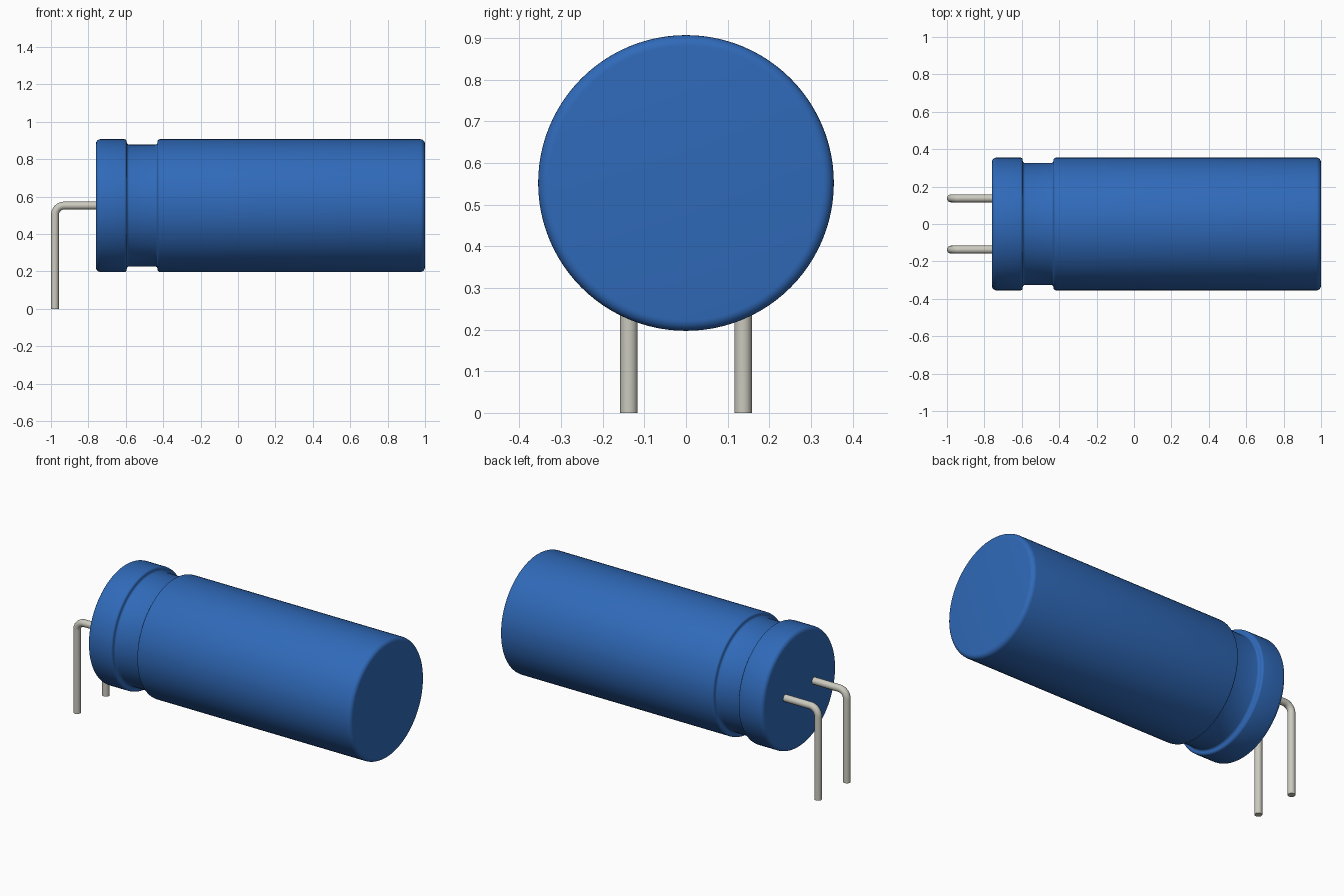
import bpy, bmesh, math
from mathutils import Vector, Matrix

cube = bpy.data.objects.get("Cube")
if cube:
    bpy.data.objects.remove(cube, do_unlink=True)

AXIS_Z = 0.552      # height of the can's axis
R = 0.355           # can radius
GROOVE_R = 0.326    # radius at the crimped groove
LEAD_R = 0.021
LEAD_Y = 0.137


def material(name, rgb, metallic=0.0):
    mat = bpy.data.materials.new(name)
    mat.use_nodes = True
    color = (*rgb, 1.0)
    mat.diffuse_color = color
    bsdf = mat.node_tree.nodes["Principled BSDF"]
    bsdf.inputs["Base Color"].default_value = color
    bsdf.inputs["Roughness"].default_value = 0.5
    return mat


def finish(name, bm, mat, angle):
    bmesh.ops.recalc_face_normals(bm, faces=bm.faces)
    mesh = bpy.data.meshes.new(name)
    bm.to_mesh(mesh)
    bm.free()
    mesh.materials.append(mat)
    ob = bpy.data.objects.new(name, mesh)
    bpy.context.collection.objects.link(ob)
    bpy.ops.object.select_all(action="DESELECT")
    ob.select_set(True)
    bpy.context.view_layer.objects.active = ob
    bpy.ops.object.shade_smooth_by_angle(angle=math.radians(angle))
    return ob


def skin(bm, rings):
    """Bridge successive vertex rings and cap both ends."""
    for a, b in zip(rings, rings[1:]):
        n = len(a)
        for i in range(n):
            j = (i + 1) % n
            bm.faces.new((a[i], a[j], b[j], b[i]))
    bm.faces.new(rings[0])
    bm.faces.new(rings[-1])


def arc(cx, cr, rad, start, end, steps=6):
    """Points (x, radius) along a fillet, angles in degrees."""
    pts = []
    for i in range(steps + 1):
        t = math.radians(start + (end - start) * i / steps)
        pts.append((cx + rad * math.cos(t), cr + rad * math.sin(t)))
    return pts


blue = material("blue_sleeve", (0.029, 0.143, 0.485))
tin = material("tinned_metal", (0.60, 0.59, 0.52))

# Can: lathe profile along x, with rounded ends and a rolled groove
F, G = 0.026, 0.013
x0, x1, g0, g1 = -0.76, 1.0, -0.595, -0.43
profile = (arc(x0 + F, R - F, F, 180, 90)
           + arc(g0 - G, R - G, G, 90, 0, 4)
           + arc(g0 + G, GROOVE_R + G, G, 180, 270, 4)
           + arc(g1 - G, GROOVE_R + G, G, 270, 360, 4)
           + arc(g1 + G, R - G, G, 180, 90, 4)
           + arc(x1 - F, R - F, F, 90, 0))
SEG = 96
bm = bmesh.new()
rings = [[bm.verts.new((x, r * math.cos(2 * math.pi * i / SEG),
                        AXIS_Z + r * math.sin(2 * math.pi * i / SEG)))
          for i in range(SEG)] for x, r in profile]
skin(bm, rings)
finish("can_body", bm, blue, 40)

# Leads: round wire leaving the end face and bending straight down
BEND, LEAD_X, STEPS = 0.05, -0.979, 10
for name, y in (("left_lead", LEAD_Y), ("right_lead", -LEAD_Y)):
    path = [(x0 + 0.01, AXIS_Z, 0.0)]
    for i in range(STEPS + 1):
        t = math.pi / 2 * i / STEPS
        path.append((LEAD_X + BEND - BEND * math.sin(t),
                     AXIS_Z - BEND + BEND * math.cos(t), t))
    path.append((LEAD_X, 0.0, math.pi / 2))
    bm = bmesh.new()
    rings = []
    for x, z, t in path:
        out = Vector((-math.sin(t), 0, math.cos(t)))
        side = Vector((0, 1, 0))
        rings.append([bm.verts.new(Vector((x, y, z)) + LEAD_R
                      * (out * math.cos(a) + side * math.sin(a)))
                      for a in (2 * math.pi * k / 24 for k in range(24))])
    skin(bm, rings)
    finish(name, bm, tin, 40)
